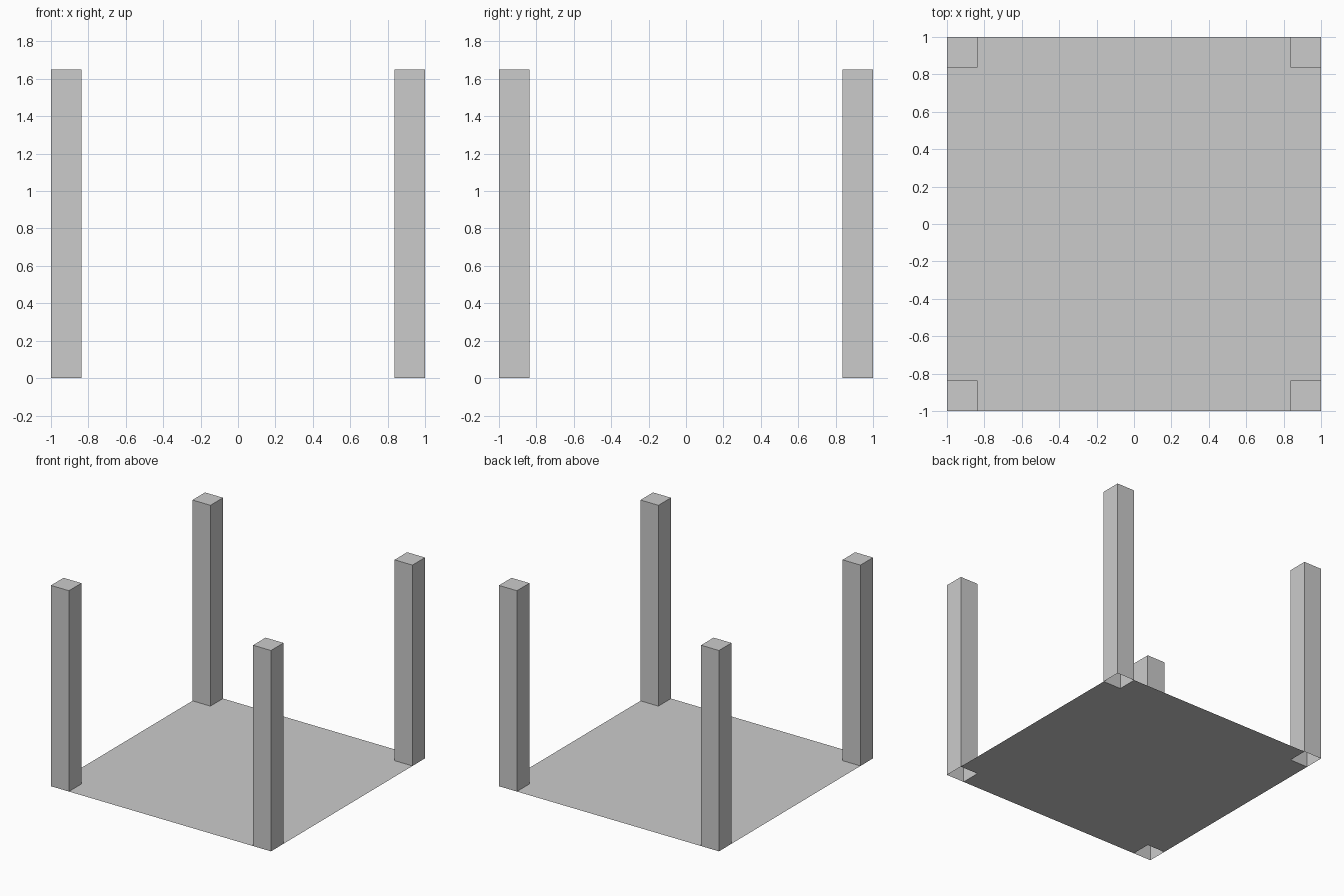
import bpy
import bmesh
import math

if "Cube" in bpy.data.objects:
    bpy.data.objects.remove(bpy.data.objects["Cube"])

INNER = 0.837    # inner face of the legs
HEIGHT = 1.65    # leg height

bm = bmesh.new()

# Thin square panel split 3 x 3, with the cuts moved out to the leg lines
bmesh.ops.create_grid(bm, x_segments=3, y_segments=3, size=1)
for v in bm.verts:
    for axis in (0, 1):
        if abs(v.co[axis]) < 0.9:
            v.co[axis] = math.copysign(INNER, v.co[axis])

# Four corner squares pulled up into legs, left hollow underneath
corners = [f for f in bm.faces
           if all(abs(c) > INNER for c in f.calc_center_median().xy)]
caps = bmesh.ops.extrude_discrete_faces(bm, faces=corners)["faces"]
for cap in caps:
    bmesh.ops.translate(bm, verts=cap.verts, vec=(0, 0, HEIGHT))

# Weld the leg bases back onto the panel
bmesh.ops.remove_doubles(bm, verts=bm.verts, dist=0.0001)

mesh = bpy.data.meshes.new("panel_with_corner_legs")
bm.to_mesh(mesh)
bm.free()
obj = bpy.data.objects.new("panel_with_corner_legs", mesh)
bpy.context.collection.objects.link(obj)
